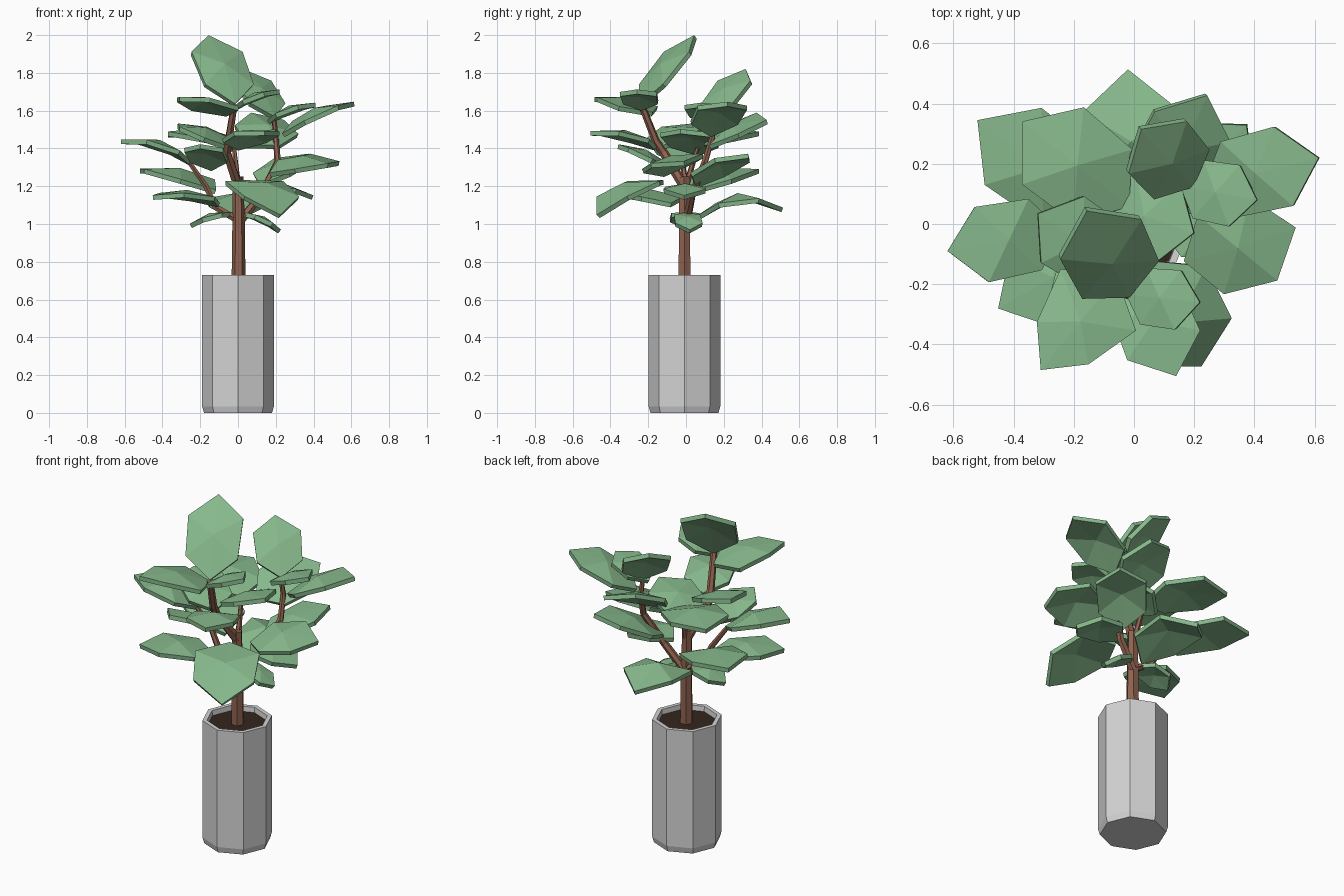
import bpy, bmesh
from math import sin, cos, pi, radians
from mathutils import Vector

cube = bpy.data.objects.get("Cube")
if cube:
    bpy.data.objects.remove(cube, do_unlink=True)


def material(name, r, g, b):
    m = bpy.data.materials.new(name)
    m.use_nodes = True
    m.diffuse_color = (r, g, b, 1)
    bsdf = m.node_tree.nodes["Principled BSDF"]
    bsdf.inputs["Base Color"].default_value = (r, g, b, 1)
    bsdf.inputs["Roughness"].default_value = 0.8
    return m


GREEN = material("leaf green", 0.24, 0.48, 0.26)
BROWN = material("bark brown", 0.28, 0.125, 0.08)
SOIL = material("dark soil", 0.035, 0.018, 0.013)
GREY = material("pot grey", 0.66, 0.66, 0.66)
CENTRE_Y = -0.008


def add_object(name, data, mat):
    data.materials.append(mat)
    ob = bpy.data.objects.new(name, data)
    bpy.context.collection.objects.link(ob)
    return ob


def lathe(name, profile, mat, cap_first=False, cap_last=False, sides=8):
    """Turn a (radius, height) profile into a faceted solid."""
    bm = bmesh.new()
    rings = []
    for r, z in profile:
        rings.append([bm.verts.new((r * cos(2 * pi * i / sides),
                                    CENTRE_Y + r * sin(2 * pi * i / sides), z))
                      for i in range(sides)])
    for a, b in zip(rings, rings[1:]):
        for i in range(sides):
            j = (i + 1) % sides
            bm.faces.new((a[i], a[j], b[j], b[i]))
    if cap_first:
        bm.faces.new(rings[0][::-1])
    if cap_last:
        bm.faces.new(rings[-1])
    me = bpy.data.meshes.new(name)
    bm.to_mesh(me)
    bm.free()
    return add_object(name, me, mat)


def stem(name, points, start, end):
    """Faceted tapering tube along a path."""
    cu = bpy.data.curves.new(name, "CURVE")
    cu.dimensions = "3D"
    cu.bevel_depth = 1
    cu.bevel_resolution = 1
    cu.use_fill_caps = True
    sp = cu.splines.new("POLY")
    sp.points.add(len(points) - 1)
    sp.use_smooth = False
    for i, (p, co) in enumerate(zip(sp.points, points)):
        p.co = (*co, 1)
        p.radius = start + (end - start) * i / (len(points) - 1)
    return add_object(name, cu, BROWN)


def leaf(name, base, tip, width=0.32, arch=0.12, shoulder=1.0, roll=0):
    """Six-sided arched leaf, folded along its midrib; roll lowers its right side."""
    base, tip = Vector(base), Vector(tip)
    along = tip - base
    length = along.length
    flat = along.cross(Vector((0, 0, 1))).normalized()
    upright = flat.cross(along).normalized()
    c, s = cos(radians(roll)), sin(radians(roll))
    side = flat * c - upright * s
    up = upright * c + flat * s

    def point(t, w):
        rise = arch * 4 * t * (1 - t) - 0.12 * abs(w)
        return base + along * t + (side * w + up * rise) * length

    bm = bmesh.new()
    outline = [(0, 0), (0.25, 0.95), (0.72, shoulder), (1, 0),
               (0.72, -shoulder), (0.25, -0.95)]
    rim = [bm.verts.new(point(t, w * width)) for t, w in outline]
    mid = bm.verts.new(point(0.5, 0))
    for i in range(6):
        bm.faces.new((mid, rim[i], rim[(i + 1) % 6]))
    bm.normal_update()
    me = bpy.data.meshes.new(name)
    bm.to_mesh(me)
    bm.free()
    ob = add_object(name, me, GREEN)
    solid = ob.modifiers.new("thickness", "SOLIDIFY")
    solid.thickness = 0.025
    solid.offset = 0
    return ob


# Pot and soil
lathe("pot", [(0.18, 0), (0.19, 0.035), (0.19, 0.73), (0.165, 0.73), (0.16, 0.68)],
      GREY, cap_first=True)
lathe("soil", [(0.163, 0.69), (0.163, 0.70)], SOIL, cap_last=True)

# Trunk and branches
stem("trunk", [(0.003, -0.008, 0.69), (0.003, -0.008, 1), (0, -0.01, 1.25)], 0.037, 0.029)
stem("front_branch", [(0, -0.01, 1.2), (-0.06, -0.12, 1.38), (-0.05, -0.16, 1.44),
                      (-0.02, -0.235, 1.63)], 0.027, 0.018)
stem("left_branch", [(0, 0, 1), (0.12, 0.03, 1.15), (0.21, 0.1, 1.33),
                     (0.2, 0.14, 1.46), (0.19, 0.13, 1.57)], 0.024, 0.012)
stem("right_branch", [(0, 0, 1.02), (-0.12, 0, 1.09), (-0.17, 0, 1.2),
                      (-0.26, -0.02, 1.33)], 0.022, 0.013)
stem("back_twig", [(0, 0, 1.2), (-0.02, 0.06, 1.4)], 0.018, 0.011)

# Crown leaves at the branch ends
FRONT_END = (-0.02, -0.235, 1.63)
LEFT_END = (0.19, 0.13, 1.56)
leaf("crown_leaf_front", FRONT_END, (-0.16, 0.05, 1.99), 0.31, 0.1)
leaf("crown_leaf_back", LEFT_END, (0.02, 0.32, 1.81), 0.36, 0.1)
leaf("front_end_leaf_right", (-0.06, -0.18, 1.58), (-0.31, -0.485, 1.66), 0.42, 0.1, 0.65)
leaf("front_end_leaf_left", (-0.02, -0.235, 1.61), (0.22, -0.26, 1.70), 0.38)
leaf("left_end_leaf_outer", (0.24, 0.13, 1.47), (0.615, 0.22, 1.635), 0.32, 0.13)
leaf("left_end_leaf_small", (0.16, 0.125, 1.54), (0.41, 0.08, 1.63), 0.38)
leaf("left_end_leaf_back", (0.05, 0.1, 1.41), (0.24, 0.43, 1.54), 0.36, roll=24)

# Middle leaves
leaf("middle_leaf_back_right", (-0.02, 0.06, 1.41), (-0.37, 0.34, 1.47), 0.36)
leaf("middle_leaf_front", (0, -0.16, 1.40), (0.14, -0.505, 1.48), 0.34)
leaf("middle_leaf_top", (-0.1, 0.07, 1.37), (0.2, -0.03, 1.49), 0.42)
leaf("middle_leaf_right", (-0.05, -0.14, 1.40), (-0.32, 0.035, 1.52), 0.38)
leaf("middle_leaf_front_right", (-0.14, -0.1, 1.29), (-0.2, -0.36, 1.41), 0.36)
leaf("middle_leaf_outer_right", (-0.25, -0.02, 1.32), (-0.62, -0.09, 1.435), 0.32, 0.15)
leaf("middle_leaf_outer_left", (0.17, -0.12, 1.26), (0.535, -0.01, 1.32), 0.38, 0.16, roll=10)
leaf("middle_leaf_back_left", (0.12, 0.05, 1.2), (0.375, 0.33, 1.36), 0.33)

# Lower leaves
leaf("lower_leaf_back_right", (-0.12, 0.05, 1.17), (-0.52, 0.345, 1.28), 0.31)
leaf("lower_leaf_right", (-0.1, -0.08, 1.10), (-0.45, -0.28, 1.14), 0.32)
leaf("lower_leaf_front", (0.03, -0.12, 1.22), (0.22, -0.465, 1.04), 0.42, 0.2, 0.9)
leaf("lower_leaf_left", (0.08, 0, 1.17), (0.395, -0.01, 1.14), 0.35, 0.15)
leaf("lower_leaf_back", (0, 0.06, 1.03), (-0.02, 0.51, 1.075), 0.34, 0.22)
leaf("bottom_leaf_left", (0.03, 0, 1.05), (0.22, 0.02, 0.96), 0.34)
leaf("bottom_leaf_right", (-0.03, 0, 1.05), (-0.25, -0.01, 0.99), 0.34)
